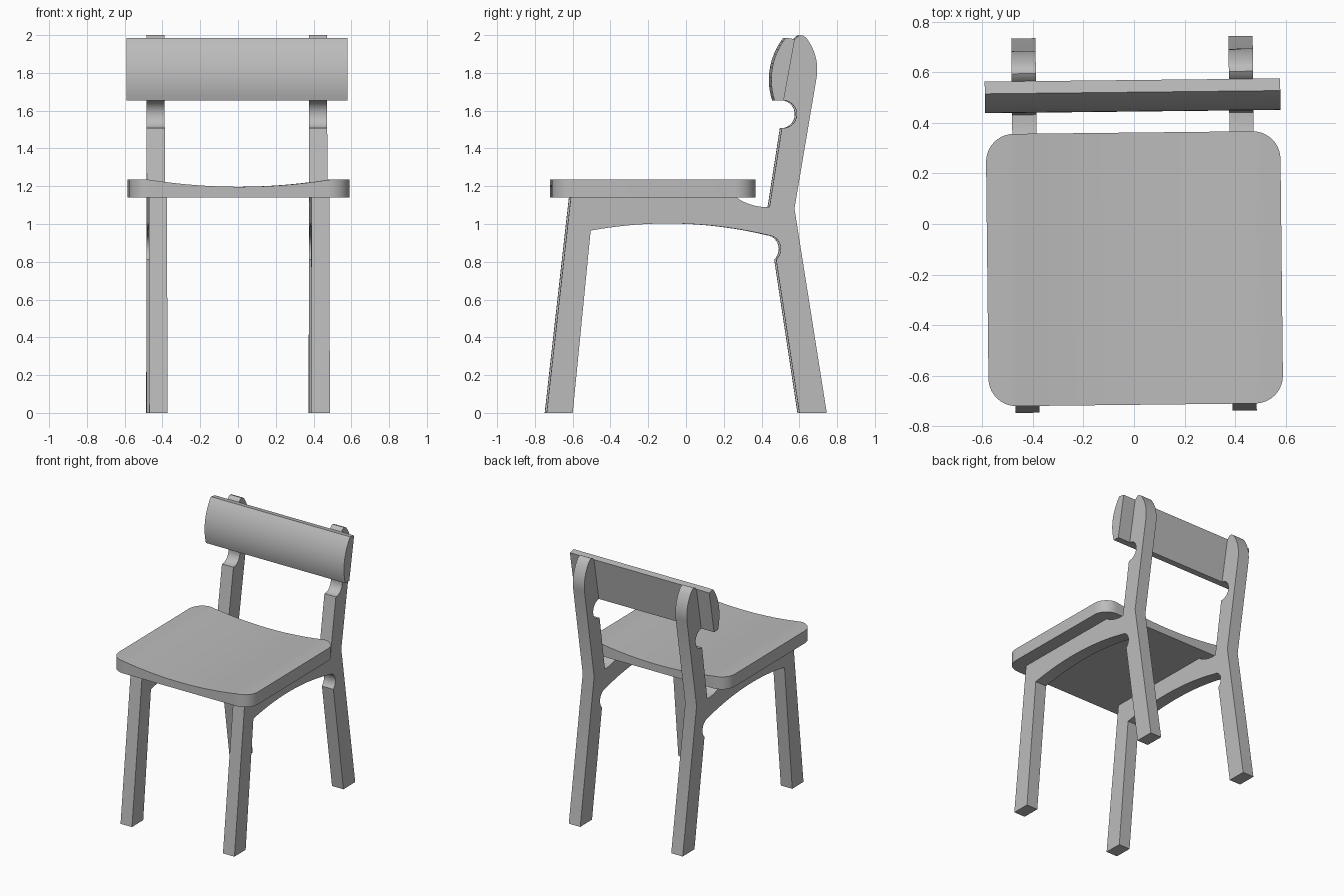
import bpy
import bmesh
import math
from mathutils import Vector

cube = bpy.data.objects.get("Cube")
if cube:
    bpy.data.objects.remove(cube, do_unlink=True)

TURN = 0.011  # the whole chair stands very slightly turned

# Single grey finish
grey = bpy.data.materials.new("light grey")
grey.use_nodes = True
COLOUR = (0.5, 0.5, 0.5, 1.0)
grey.diffuse_color = COLOUR
grey.node_tree.nodes["Principled BSDF"].inputs["Base Color"].default_value = COLOUR


def arc(a, m, b, n=12):
    """Points of the circle arc from a through m to b."""
    (ax, ay), (mx, my), (bx, by) = a, m, b
    d = 2 * (ax * (my - by) + mx * (by - ay) + bx * (ay - my))
    sa, sm, sb = ax * ax + ay * ay, mx * mx + my * my, bx * bx + by * by
    cx = (sa * (my - by) + sm * (by - ay) + sb * (ay - my)) / d
    cy = (sa * (bx - mx) + sm * (ax - bx) + sb * (mx - ax)) / d
    r = math.hypot(ax - cx, ay - cy)
    t0, tm, t1 = (math.atan2(y - cy, x - cx) for x, y in (a, m, b))
    sweep = (t1 - t0) % math.tau
    if (tm - t0) % math.tau > sweep:
        sweep -= math.tau
    return [(cx + r * math.cos(t0 + sweep * i / n),
             cy + r * math.sin(t0 + sweep * i / n)) for i in range(n + 1)]


def finish(name, bm):
    bmesh.ops.recalc_face_normals(bm, faces=bm.faces)
    mesh = bpy.data.meshes.new(name)
    bm.to_mesh(mesh)
    bm.free()
    mesh.materials.append(grey)
    obj = bpy.data.objects.new(name, mesh)
    obj.rotation_euler.z = TURN
    bpy.context.collection.objects.link(obj)
    bpy.ops.object.select_all(action="DESELECT")
    obj.select_set(True)
    bpy.context.view_layer.objects.active = obj
    bpy.ops.object.shade_smooth_by_angle(angle=math.radians(25))
    return obj


def loft(name, rings):
    """Join equal rings of points into a closed solid."""
    bm = bmesh.new()
    loops = [[bm.verts.new(p) for p in ring] for ring in rings]
    for a, b in zip(loops, loops[1:]):
        for i in range(len(a)):
            j = (i + 1) % len(a)
            bm.faces.new((a[i], a[j], b[j], b[i]))
    bm.faces.new(loops[0])
    bm.faces.new(loops[-1])
    return finish(name, bm)


def slab(name, profile, x0, x1):
    """Extrude a (y, z) profile across x."""
    return loft(name, [[Vector((x, y, z)) for y, z in profile] for x in (x0, x1)])


# Side frames: front leg, arched rail, back leg and back post in one board
frame = [(-0.743, 0), (-0.605, 0)]
frame += arc((-0.51, 0.965), (-0.1, 1.003), (0.442, 0.938), 20)   # arch under rail
frame += arc((0.448, 0.938), (0.493, 0.89), (0.472, 0.812))       # lower notch
frame += [(0.595, 0), (0.74, 0), (0.569, 1.082)]
frame += arc((0.687, 1.78), (0.677, 1.9), (0.632, 1.985), 8)      # rounded top
frame += [(0.615, 1.997), (0.6, 2.0), (0.585, 1.992), (0.57, 1.975)]
frame += arc((0.51, 1.655), (0.581, 1.58), (0.502, 1.507), 16)    # upper notch
frame += arc((0.437, 1.09), (0.35, 1.099), (0.262, 1.14), 8)      # curve behind seat
frame += [(-0.615, 1.14)]
for name, side in (("left_side_frame", 1), ("right_side_frame", -1)):
    slab(name, frame, side * 0.43 - 0.048, side * 0.43 + 0.048)

# Backrest: bowed front, flat back
backrest = arc((0.462, 1.655), (0.446, 1.79), (0.522, 1.986), 14) + [(0.57, 1.978), (0.511, 1.655)]
slab("backrest", backrest, -0.585, 0.585)

# Seat: rounded corners, flat underside, top dished from side to side
HALF, FRONT, BACK, R = 0.583, -0.716, 0.362, 0.11
BOTTOM, TOP, DISH, DIP = 1.14, 1.235, 0.48, 0.038
half_xs = [HALF - R + R * math.sin(math.radians(90 * i / 10)) for i in range(11)]
inner = HALF - R
xs = [-x for x in reversed(half_xs)]
xs += [-inner + 2 * inner * i / 24 for i in range(1, 24)]
xs += half_xs
rings = []
for x in xs:
    over = max(0.0, abs(x) - inner)
    inset = R - math.sqrt(max(0.0, R * R - over * over))
    top = TOP - DIP * max(0.0, 1 - (x / DISH) ** 2)
    f, b = FRONT + inset, BACK - inset
    rings.append([(x, f, BOTTOM), (x, f, top), (x, b, top), (x, b, BOTTOM)])
loft("seat", rings)
